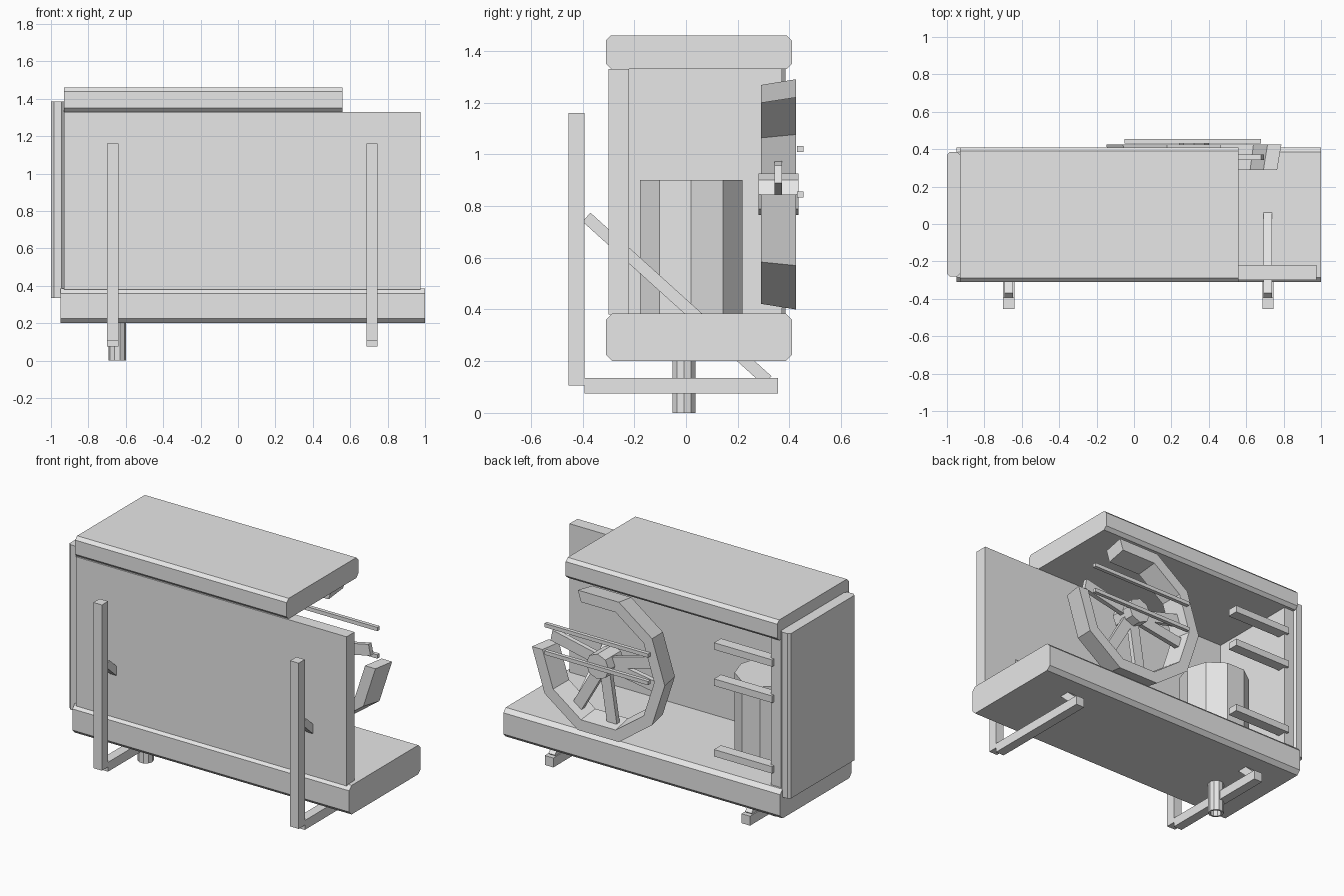
import bpy, bmesh, math
from mathutils import Matrix, Vector

cube = bpy.data.objects.get("Cube")
if cube:
    bpy.data.objects.remove(cube, do_unlink=True)

grey = bpy.data.materials.new("light_grey_metal")
grey.use_nodes = True
grey.diffuse_color = (0.8, 0.8, 0.8, 1)
grey.node_tree.nodes["Principled BSDF"].inputs["Base Color"].default_value = grey.diffuse_color


def finish(name, bm):
    bmesh.ops.recalc_face_normals(bm, faces=bm.faces)
    mesh = bpy.data.meshes.new(name)
    bm.to_mesh(mesh)
    bm.free()
    mesh.materials.append(grey)
    obj = bpy.data.objects.new(name, mesh)
    bpy.context.collection.objects.link(obj)
    return obj


def box(name, xs, ys, zs, chamfer=0, axis=0):
    """Box from ranges; edges running along one axis may be chamfered."""
    bm = bmesh.new()
    bmesh.ops.create_cube(bm, size=1)
    for v in bm.verts:
        for i, (lo, hi) in enumerate((xs, ys, zs)):
            v.co[i] = (lo + hi) / 2 + v.co[i] * (hi - lo)
    if chamfer:
        edges = [e for e in bm.edges
                 if abs((e.verts[0].co - e.verts[1].co).normalized()[axis]) > 0.9]
        bmesh.ops.bevel(bm, geom=edges, offset=chamfer, segments=1, affect='EDGES')
    return finish(name, bm)


def beam(name, start, end, width, height, side=Vector((1, 0, 0))):
    """Rectangular bar between two points; width is measured along side."""
    a, b = Vector(start), Vector(end)
    d = (b - a).normalized()
    frame = Matrix((side, d.cross(side), d)).transposed().to_4x4()
    bm = bmesh.new()
    bmesh.ops.create_cube(bm, size=1)
    scale = Matrix.Diagonal((width, height, (b - a).length, 1))
    bm.transform(Matrix.Translation((a + b) / 2) @ frame @ scale)
    return finish(name, bm)


def prism(name, centre, radius, depth, sides, along_y=False):
    bm = bmesh.new()
    bmesh.ops.create_cone(bm, cap_ends=True, segments=sides,
                          radius1=radius, radius2=radius, depth=depth)
    # Put one corner on the x axis
    start = max(bm.verts, key=lambda v: v.co.x).co
    bm.transform(Matrix.Rotation(-math.atan2(start.y, start.x), 4, 'Z'))
    if along_y:
        bm.transform(Matrix.Rotation(math.pi / 2, 4, 'X'))
    bm.transform(Matrix.Translation(centre))
    return finish(name, bm)


def swept_ring(name, centre, section, angles, axis):
    """Sweep a closed (radius, offset) section through angles about y or z."""
    bm = bmesh.new()
    loops = []
    for t in angles:
        c, s = math.cos(t), math.sin(t)
        loops.append([bm.verts.new(Vector(centre) + Vector(
            (r * c, o, r * s) if axis == 'Y' else (r * c, r * s, o)))
            for r, o in section])
    n = len(section)
    for p, q in zip(loops, loops[1:]):
        for i in range(n):
            j = (i + 1) % n
            bm.faces.new((p[i], p[j], q[j], q[i]))
    bm.faces.new(loops[0])
    bm.faces.new(loops[-1])
    bmesh.ops.remove_doubles(bm, verts=bm.verts, dist=1e-5)
    return finish(name, bm)


# Casing
box("base_tray", (-0.95, 1.0), (-0.31, 0.41), (0.20, 0.385), 0.025, 0)
box("top_cover", (-0.93, 0.56), (-0.31, 0.41), (1.33, 1.46), 0.02, 0)
box("front_panel", (-0.93, 0.975), (-0.30, -0.22), (0.38, 1.33))
box("side_panel", (-1.0, -0.93), (-0.28, 0.385), (0.335, 1.385), 0.015, 2)
box("inner_side_panel", (-0.93, -0.86), (-0.22, 0.372), (0.38, 1.335))

# Short slats at the open back
for i, z in enumerate((1.17, 0.94, 0.49)):
    box(f"back_slat_{i + 1}", (-0.88, -0.47), (0.32, 0.39), (z - 0.022, z + 0.022))

# Compressor and drain pipe
prism("compressor", (-0.61, 0.02, 0.64), 0.208, 0.52, 10)
swept_ring("drain_pipe", (-0.645, -0.008, 0),
           [(0.047, 0), (0.047, 0.25), (0.035, 0.25), (0.035, 0)],
           [math.radians(36 * k) for k in range(11)], 'Z')

# Fan: flared open ring, hub and spokes
FX, FZ = 0.32, 0.845
swept_ring("fan_ring", (FX, 0, FZ),
           [(0.445, 0.29), (0.468, 0.425), (0.394, 0.425), (0.372, 0.29)],
           [math.radians(36 * k) for k in range(2, 11)], 'Y')
prism("fan_hub", (FX, 0.357, FZ), 0.08, 0.155, 8, along_y=True)
for i, deg in enumerate((12, -60, -99, -171, 165)):
    t = math.radians(deg)
    d = Vector((math.cos(t), 0, math.sin(t)))
    hub = Vector((FX, 0.357, FZ))
    beam(f"fan_spoke_{i + 1}", hub + d * 0.05, hub + d * 0.375, 0.03, 0.07,
         Vector((0, 1, 0)))

# Guard rods behind the fan
for i, z in enumerate((1.02, 0.845)):
    beam(f"guard_rod_{i + 1}", (-0.05, 0.442, z), (0.68, 0.442, z), 0.024, 0.024,
         Vector((0, 1, 0)))

# Wall brackets
for side, x in (("right", -0.67), ("left", 0.716)):
    xs = (x - 0.03, x + 0.03)
    box(f"{side}_bracket_upright", xs, (-0.455, -0.393), (0.105, 1.16))
    box(f"{side}_bracket_arm", xs, (-0.393, 0.355), (0.075, 0.135))
    beam(f"{side}_bracket_brace", (x, -0.385, 0.757), (x, 0.315, 0.125), 0.045, 0.046)
